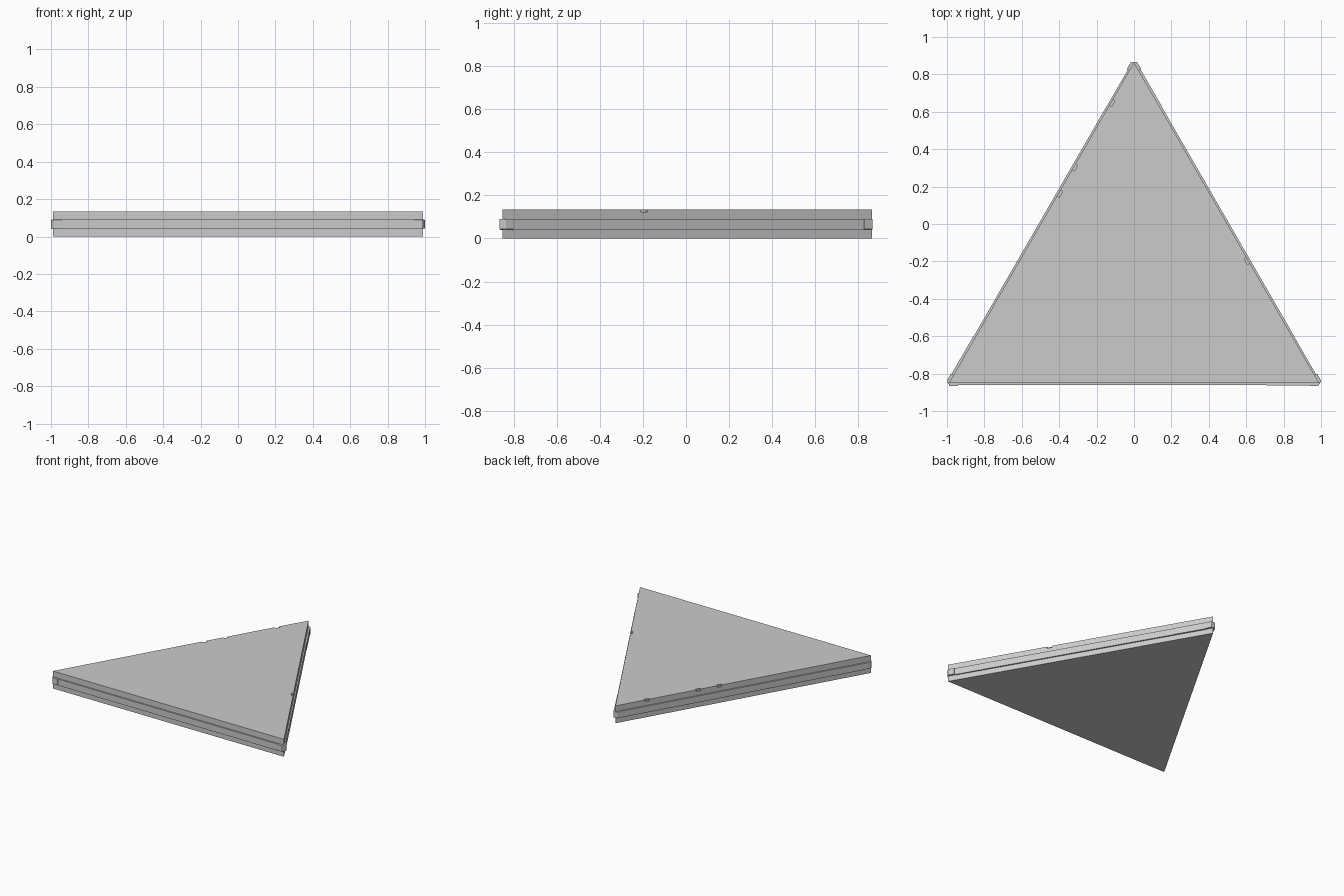
import bpy, bmesh, math
from mathutils import Matrix, Vector

if "Cube" in bpy.data.objects:
    bpy.data.objects.remove(bpy.data.objects["Cube"])

H = 0.135                      # plate thickness
Z0, Z1 = 0.04, 0.09            # height band of the edge strips
BASE, APEX, HALF = -0.851, 0.864, 0.99
CY = BASE + (APEX - BASE) / 3  # centre of the triangle


def turn(k):
    c = Matrix.Translation((0, CY, 0))
    return c @ Matrix.Rotation(math.radians(120 * k), 4, 'Z') @ c.inverted()


def prism(name, pts, z0, z1, mat=Matrix.Identity(4), bevel=0):
    bm = bmesh.new()
    low = [bm.verts.new(mat @ Vector((x, y, z0))) for x, y in pts]
    top = [bm.verts.new(mat @ Vector((x, y, z1))) for x, y in pts]
    bm.faces.new(low[::-1])
    bm.faces.new(top)
    n = len(pts)
    for i in range(n):
        j = (i + 1) % n
        bm.faces.new((low[i], low[j], top[j], top[i]))
    bmesh.ops.recalc_face_normals(bm, faces=bm.faces)
    me = bpy.data.meshes.new(name)
    bm.to_mesh(me)
    bm.free()
    ob = bpy.data.objects.new(name, me)
    bpy.context.collection.objects.link(ob)
    if bevel:
        m = ob.modifiers.new("bevel", 'BEVEL')
        m.width = bevel
        m.segments = 2
    return ob


def rect(x0, x1, y0, y1):
    return [(x0, y0), (x1, y0), (x1, y1), (x0, y1)]


# Main triangular plate
plate = prism("triangular_plate", [(-HALF, BASE), (HALF, BASE), (0, APEX)], 0, H)

# Small notches in the top rim: side index, distance along that side
for i, (side, x) in enumerate([(1, -0.232), (2, -0.743), (2, -0.345), (2, -0.183)]):
    cut = prism("notch_cutter_%d" % i,
                rect(x - 0.018, x + 0.018, BASE - 0.02, BASE + 0.015),
                0.122, H + 0.02, turn(side))
    cut.hide_render = True
    cut.hide_viewport = True
    cut.display_type = 'WIRE'
    m = plate.modifiers.new("notch", 'BOOLEAN')
    m.operation = 'DIFFERENCE'
    m.solver = 'EXACT'
    m.object = cut

# Corner clip outline, mirrored about the corner's bisector
corner = Vector((-HALF, BASE))
half = [Vector((0.005, -0.015)), Vector((0.05, -0.015))]
c60, s60 = 0.5, math.sqrt(3) / 2
mirrored = [Vector((c60 * p.x + s60 * p.y, s60 * p.x - c60 * p.y)) for p in half]
clip = [corner + p for p in (half[0], half[1], Vector((0.05, 0.029)),
                             mirrored[1], mirrored[0])]

# Edge strips and corner clips on all three sides
inner = BASE + 0.01
for k in range(3):
    mat = turn(k)
    prism("edge_strip_%d" % k, rect(-0.71, 0.71, BASE - 0.010, inner), Z0, Z1, mat)
    prism("left_strip_end_%d" % k, rect(-0.94, -0.71, BASE - 0.009, inner), Z0, Z1, mat)
    prism("right_strip_end_%d" % k, rect(0.71, 0.94, BASE - 0.012, inner), Z0, Z1, mat)
    prism("corner_clip_%d" % k, [tuple(p) for p in clip], Z0 + 0.002, Z1, mat, 0.003)
